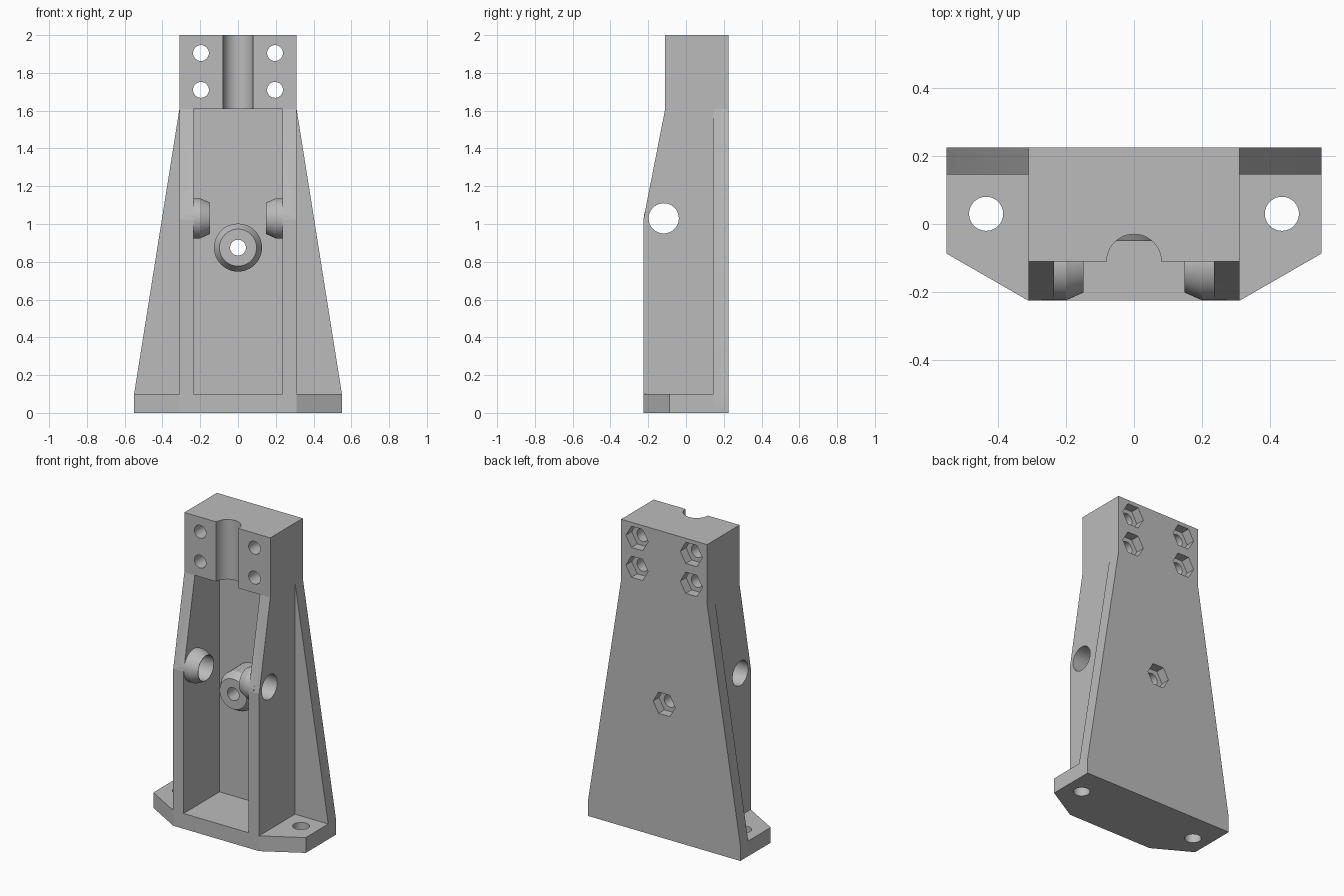
import bpy, bmesh, math
from mathutils import Matrix, Vector

old = bpy.data.objects.get("Cube")
if old:
    bpy.data.objects.remove(old)

grey = bpy.data.materials.new("light grey plastic")
grey.use_nodes = True
grey.diffuse_color = (0.5, 0.5, 0.5, 1)
grey.node_tree.nodes["Principled BSDF"].inputs["Base Color"].default_value = (0.5, 0.5, 0.5, 1)


def finish(name, bm):
    bmesh.ops.recalc_face_normals(bm, faces=bm.faces)
    mesh = bpy.data.meshes.new(name)
    bm.to_mesh(mesh)
    bm.free()
    mesh.materials.append(grey)
    obj = bpy.data.objects.new(name, mesh)
    bpy.context.scene.collection.objects.link(obj)
    return obj


def prism(name, profile, axis, low, high):
    """Extrude a 2D outline along x, y or z."""
    place = {"x": lambda a, b: (low, a, b),
             "y": lambda a, b: (a, low, b),
             "z": lambda a, b: (a, b, low)}[axis]
    bm = bmesh.new()
    face = bm.faces.new([bm.verts.new(place(a, b)) for a, b in profile])
    grown = bmesh.ops.extrude_face_region(bm, geom=[face])["geom"]
    step = Vector([high - low if axis == c else 0 for c in "xyz"])
    bmesh.ops.translate(bm, vec=step, verts=[v for v in grown if isinstance(v, bmesh.types.BMVert)])
    return finish(name, bm)


def rod(name, start, end, r1, r2=None, sides=48):
    """Cylinder, cone or hexagon between two points."""
    start, end = Vector(start), Vector(end)
    along = end - start
    bm = bmesh.new()
    turn = Vector((0, 0, 1)).rotation_difference(along).to_matrix().to_4x4()
    bmesh.ops.create_cone(bm, cap_ends=True, segments=sides, radius1=r1,
                          radius2=r1 if r2 is None else r2, depth=along.length,
                          matrix=Matrix.Translation((start + end) / 2) @ turn
                          @ Matrix.Rotation(math.pi / 2, 4, "Z"))
    if sides == 6:   # flats of the nut pocket face up and down
        mid = (start + end) / 2
        widest = max(abs(v.co.x - mid.x) for v in bm.verts)
        if widest < r1 * 0.95:
            bmesh.ops.rotate(bm, cent=mid, verts=bm.verts,
                             matrix=Matrix.Rotation(math.pi / 6, 3, along.normalized()))
    return finish(name, bm)


def combine(body, tool, operation):
    mod = body.modifiers.new(tool.name, "BOOLEAN")
    mod.object, mod.operation, mod.solver = tool, operation, "EXACT"
    bpy.context.view_layer.update()
    result = body.evaluated_get(bpy.context.evaluated_depsgraph_get())
    mesh = bpy.data.meshes.new_from_object(result)
    body.modifiers.clear()
    body.data = mesh
    bpy.data.objects.remove(tool)


BACK, PLATE, FRONT, HEAD = 0.225, 0.145, -0.225, -0.11
AXLE_Y, AXLE_Z, STOP_Z = -0.118, 1.03, 0.875

# Foot with clipped front corners
body = prism("bracket_body", [(-0.55, BACK), (0.55, BACK), (0.55, -0.087), (0.31, FRONT),
                              (-0.31, FRONT), (-0.55, -0.087)], "z", 0, 0.1)

# Tapered back plate, head block and side ribs
solids = [
    prism("back_plate", [(-0.55, 0), (0.55, 0), (0.55, 0.1), (0.31, 1.61), (0.31, 2),
                         (-0.31, 2), (-0.31, 1.61), (-0.55, 0.1)], "y", PLATE, BACK),
    prism("head_block", [(-0.31, HEAD), (0.31, HEAD), (0.31, BACK), (-0.31, BACK)], "z", 1.61, 2),
]
rib = [(BACK, 0), (FRONT, 0), (FRONT, 1.025), (HEAD, 1.61), (HEAD, 2), (BACK, 2)]
for s in (-1, 1):
    solids.append(prism("side_rib", rib, "x", s * 0.235, s * 0.31))
    # Axle boss on the inner face of each rib
    solids.append(rod("axle_boss", (s * 0.27, AXLE_Y, AXLE_Z), (s * 0.2, AXLE_Y, AXLE_Z), 0.106))
    solids.append(rod("axle_boss_tip", (s * 0.2, AXLE_Y, AXLE_Z), (s * 0.148, AXLE_Y, AXLE_Z), 0.106, 0.083))

# Central boss on the back plate
solids.append(rod("centre_boss", (0, 0.18, STOP_Z), (0, 0, STOP_Z), 0.127))
solids.append(rod("centre_boss_tip", (0, 0, STOP_Z), (0, -0.05, STOP_Z), 0.127, 0.098))
for solid in solids:
    combine(body, solid, "UNION")

# Holes: axle, groove in the head, foot screws, then bolts with nut pockets
cuts = [rod("axle_hole", (-1, AXLE_Y, AXLE_Z), (1, AXLE_Y, AXLE_Z), 0.08),
        rod("head_groove", (0, HEAD, 1.5), (0, HEAD, 2.1), 0.08)]
cuts += [rod("foot_hole", (s * 0.434, 0.03, -0.1), (s * 0.434, 0.03, 0.15), 0.05) for s in (-1, 1)]
bolts = [(x, z) for x in (-0.196, 0.196) for z in (1.71, 1.905)] + [(0, STOP_Z)]
for x, z in bolts:
    cuts.append(rod("bolt_hole", (x, -0.3, z), (x, 0.3, z), 0.042, sides=32))
    cuts.append(rod("nut_pocket", (x, BACK - 0.06, z), (x, 0.3, z), 0.08, sides=6))
for cut in cuts:
    combine(body, cut, "DIFFERENCE")

bpy.ops.object.select_all(action="DESELECT")
body.select_set(True)
bpy.context.view_layer.objects.active = body
bpy.ops.object.shade_smooth_by_angle(angle=math.radians(25))
# The wide flat faces stay perfectly flat
for face in body.data.polygons:
    if max(abs(c) for c in face.normal) > 0.999 and face.area > 0.02:
        face.use_smooth = False
